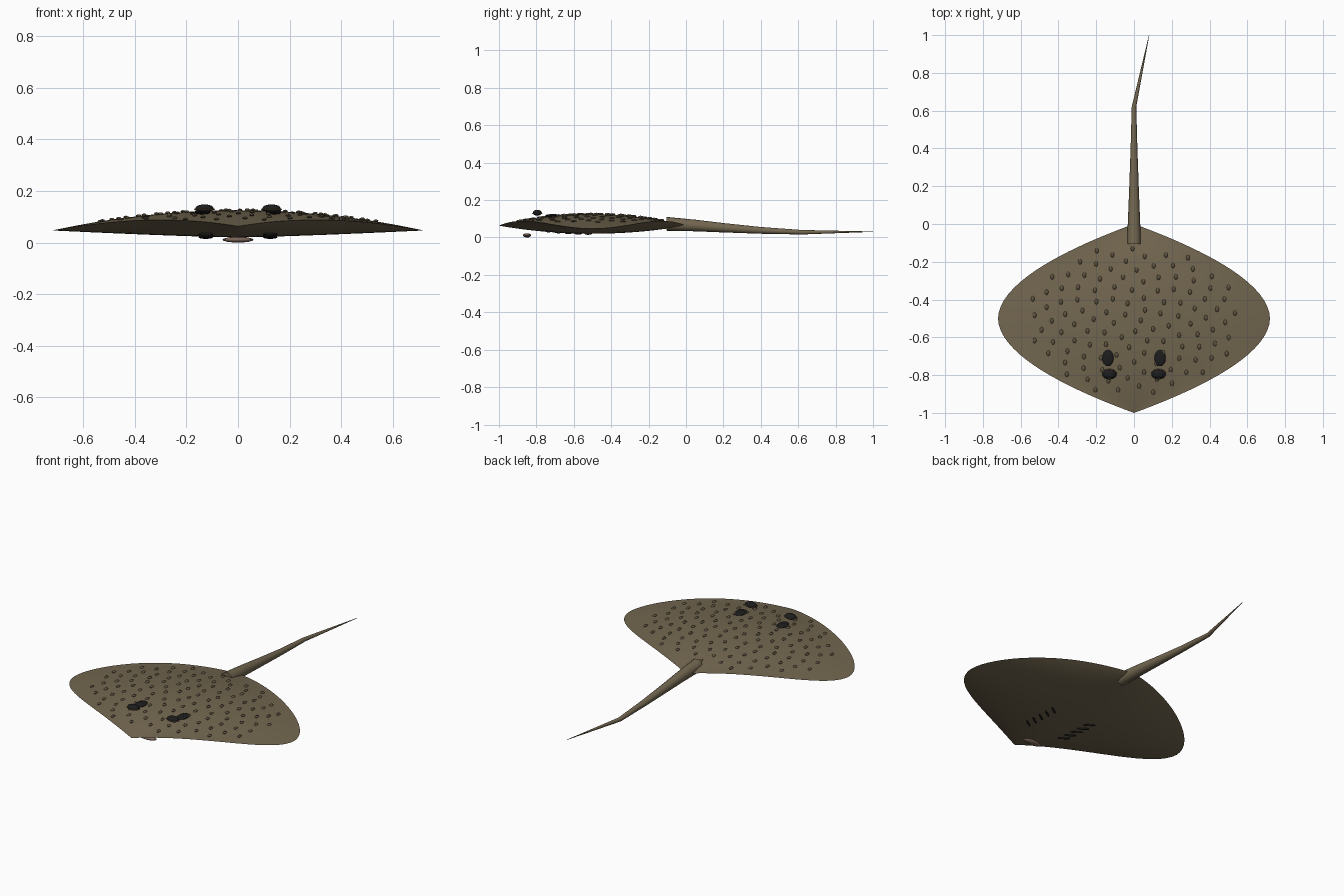
import bpy, bmesh, math
from mathutils import Matrix, Vector

cube = bpy.data.objects.get("Cube")
if cube:
    bpy.data.objects.remove(cube, do_unlink=True)


def material(name, rgb):
    m = bpy.data.materials.new(name)
    m.use_nodes = True
    m.diffuse_color = (*rgb, 1)
    m.node_tree.nodes["Principled BSDF"].inputs["Base Color"].default_value = (*rgb, 1)
    return m


SKIN = material("olive brown skin", (0.17, 0.135, 0.08))
BUMP = material("dark brown bump", (0.11, 0.085, 0.05))
BLACK = material("near black", (0.012, 0.012, 0.013))
MOUTH = material("dusky pink mouth", (0.2, 0.13, 0.1))


def finish(name, bm, mat):
    bmesh.ops.recalc_face_normals(bm, faces=bm.faces)
    me = bpy.data.meshes.new(name)
    bm.to_mesh(me)
    bm.free()
    ob = bpy.data.objects.new(name, me)
    bpy.context.collection.objects.link(ob)
    me.materials.append(mat)
    bpy.context.view_layer.objects.active = ob
    bpy.ops.object.select_all(action='DESELECT')
    ob.select_set(True)
    bpy.ops.object.shade_smooth_by_angle(angle=math.radians(50))
    return ob


def ellipsoid(bm, centre, radii, turn=0, segs=16):
    mat = (Matrix.Translation(centre) @ Matrix.Rotation(turn, 4, 'Z')
           @ Matrix.Diagonal((*radii, 1)))
    bmesh.ops.create_uvsphere(bm, u_segments=segs, v_segments=segs // 2, radius=1, matrix=mat)


# Disc shape: s runs nose to rear (-1..1), t runs across (-1..1)
def half_width(s):
    return 0.72 * (1 - abs(s) ** 1.9)


def surface(s, t, upper):
    rim = 0.047 + 0.147 * s**2 - 0.131 * s**4
    if upper:
        mid, blend = 0.063 + 0.062 * (1 - s * s), 1 - t * t
    else:
        mid, blend = 0.063 - 0.043 * (1 - s * s), 1 - abs(t) ** 1.3
    return rim + (mid - rim) * blend


def skin_height(x, y, upper):
    s = (y + 0.5) / 0.5
    return surface(s, x / half_width(s), upper)


# Body disc
bm = bmesh.new()
ROWS, COLS = 48, 32
for upper in (True, False):
    grid = []
    for i in range(ROWS + 1):
        s = math.sin(math.pi * (i / ROWS - 0.5))
        ts = [math.sin(math.pi * (j / COLS - 0.5)) for j in range(COLS + 1)]
        grid.append([bm.verts.new((t * half_width(s), -0.5 + 0.5 * s, surface(s, t, upper)))
                     for t in ts])
    for a, b in zip(grid, grid[1:]):
        for j in range(COLS):
            bm.faces.new((a[j], a[j + 1], b[j + 1], b[j]))
bmesh.ops.remove_doubles(bm, verts=bm.verts, dist=0.0002)
finish("body_disc", bm, SKIN)

# Tail: tapering tube with a kink towards the tip
bm = bmesh.new()
path = [(0, -0.105, 0.073, 0.037), (0, 0.05, 0.064, 0.031), (0, 0.2, 0.052, 0.025),
        (0, 0.4, 0.038, 0.018), (0, 0.62, 0.028, 0.012), (0.08, 1.0, 0.031, 0.001)]
SIDES = 16
rings = []
for x, y, z, r in path:
    angles = [2 * math.pi * k / SIDES for k in range(SIDES)]
    rings.append([bm.verts.new((x + r * math.cos(a), y, z + r * math.sin(a))) for a in angles])
for a, b in zip(rings, rings[1:]):
    for k in range(SIDES):
        n = (k + 1) % SIDES
        bm.faces.new((a[k], a[n], b[n], b[k]))
bm.faces.new(rings[0])
bm.faces.new(rings[-1])
finish("tail", bm, SKIN)

# Skin bumps in a sunflower spiral over the back
bm = bmesh.new()
COUNT = 120
for i in range(COUNT):
    r, a = math.sqrt((i + 0.5) / COUNT), i * 2.39996
    x, y = 0.56 * r * math.cos(a), -0.51 + 0.4 * r * math.sin(a)
    ellipsoid(bm, (x, y, skin_height(x, y, True) + 0.002), (0.01, 0.015, 0.006), segs=8)
finish("skin_bumps", bm, BUMP)

for side, label in ((1, "left"), (-1, "right")):
    # Eye with a brown lid band around it
    bm = bmesh.new()
    ellipsoid(bm, (side * 0.13, -0.795, 0.132), (0.036, 0.024, 0.016))
    finish(label + "_eye", bm, BLACK)
    bm = bmesh.new()
    ellipsoid(bm, (side * 0.13, -0.795, 0.129), (0.041, 0.028, 0.006))
    finish(label + "_eyelid", bm, BUMP)

    # Breathing hole behind the eye
    bm = bmesh.new()
    ellipsoid(bm, (side * 0.138, -0.71, 0.117), (0.03, 0.043, 0.008))
    finish(label + "_spiracle", bm, BLACK)

    # Gill slits underneath
    bm = bmesh.new()
    for k in range(5):
        x, y = side * 0.125, -0.735 + 0.053 * k
        z = skin_height(x, y, False) - 0.003
        ellipsoid(bm, (x, y, z), (0.036, 0.006, 0.006), side * math.radians(35), 8)
    finish(label + "_gill_slits", bm, BLACK)

# Mouth
bm = bmesh.new()
ellipsoid(bm, (0, -0.85, 0.011), (0.06, 0.022, 0.011))
finish("mouth", bm, MOUTH)
